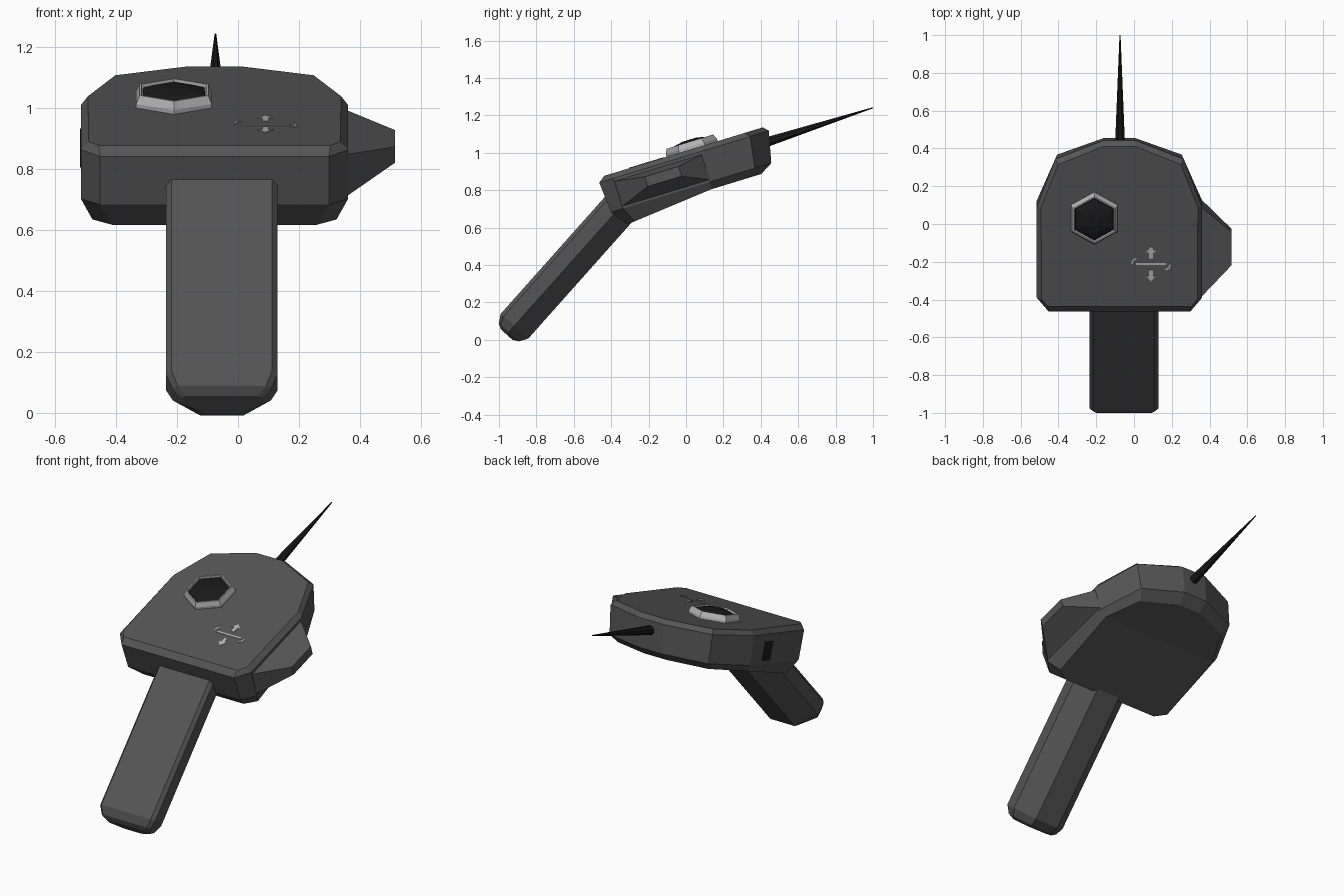
import bpy, bmesh
from math import radians, cos, sin, pi
from mathutils import Matrix, Vector

if "Cube" in bpy.data.objects:
    bpy.data.objects.remove(bpy.data.objects["Cube"])


def material(name, v):
    m = bpy.data.materials.new(name)
    m.diffuse_color = (v, v, v, 1)
    m.use_nodes = True
    m.node_tree.nodes["Principled BSDF"].inputs["Base Color"].default_value = m.diffuse_color
    return m


DARK = material("dark_grey", 0.09)
LIGHT = material("light_grey", 0.45)
BLACK = material("black", 0.01)

# Tilted working frames: local y runs along the part, z is its thickness
HEAD = Matrix.Translation((0, 0, 0.87)) @ Matrix.Rotation(radians(17), 4, 'X')
GRIP = Matrix.Rotation(radians(48.3), 4, 'X')


def loft(name, rings, frame, mat, split=None, caps=(True, True)):
    """Skin a list of equal-length point rings; split folds the first cap."""
    bm = bmesh.new()
    vs = [[bm.verts.new(p) for p in r] for r in rings]
    n = len(rings[0])
    for a, b in zip(vs, vs[1:]):
        for i in range(n):
            j = (i + 1) % n
            bm.faces.new((a[i], a[j], b[j], b[i]))
    if caps[0]:
        if split:
            i, j = split
            bm.faces.new(vs[0][i:j + 1])
            bm.faces.new(vs[0][j:] + vs[0][:i + 1])
        else:
            bm.faces.new(vs[0])
    if caps[1]:
        bm.faces.new(vs[-1])
    bmesh.ops.recalc_face_normals(bm, faces=bm.faces)
    me = bpy.data.meshes.new(name)
    bm.to_mesh(me)
    bm.free()
    me.materials.append(mat)
    ob = bpy.data.objects.new(name, me)
    ob.matrix_world = frame
    bpy.context.collection.objects.link(ob)
    return ob


def mirrored(half, cx):
    return [(cx + x, y, z) for x, y, z in half] + [(cx - x, y, z) for x, y, z in reversed(half)]


def level(half, z):
    return [(x, y, z) for x, y in half]


def plate(name, pts, z0, z1, mat):
    return loft(name, [level(pts, z0), level(pts, z1)], HEAD, mat)


# Head: bevelled shield-shaped slab with a folded underside
bottom = [(.075, .39), (.30, .31), (.40, .11), (.40, -.33), (.335, -.375)]
lower = [(.08, .458), (.33, .365), (.438, .11), (.438, -.372), (.375, -.438)]
upper = [(.083, .496), (.34, .392), (.438, .125), (.438, -.375), (.375, -.452)]
top = [(.087, .47), (.325, .37), (.415, .135), (.412, -.375), (.38, -.416)]
fold = [(x, y, -.102 if y > .1 else -.102 + .1 * (y - .11)) for x, y in bottom]
loft("head", [mirrored(h, -.077) for h in
              (fold, level(lower, -.062), level(upper, .107), level(top, .134))],
     HEAD, DARK, split=(2, 7))

# Side bulge tapering outward from the right flank
loft("side_bulge", [
    [(.34, .13, -.05), (.34, .13, .098), (.34, -.39, .098), (.34, -.39, -.05)],
    [(.362, .115, -.05), (.362, .115, .09), (.362, -.37, .09), (.362, -.37, -.05)],
    [(.515, -.022, .012), (.515, -.022, .066), (.515, -.21, .066), (.515, -.21, .012)]],
    HEAD, DARK)

# Small dark window on the left flank
plate("side_window", [(-.517, -.08), (-.50, -.08), (-.50, 0), (-.517, 0)], -.045, .065, BLACK)

# Grip: wide front face, narrow underside, rounded-off end
section = [(.165, .832), (.183, .812), (.183, .735), (.08, .634)]


def grip_ring(t, sx, sn):
    return mirrored([(x * sx, t, .735 + (n - .735) * sn) for x, n in section], -.053)


loft("grip", [grip_ring(-.617, .72, .42), grip_ring(-.60, .88, .74),
              grip_ring(-.555, 1, 1), grip_ring(.33, 1, 1)], GRIP, DARK)


# Round-section helper for dial and needle
def circle(c, r, n, axis='Z', start=pi / 2):
    pts = []
    for i in range(n):
        a = start + 2 * pi * i / n
        off = (cos(a), sin(a), 0) if axis == 'Z' else (cos(a), 0, sin(a))
        pts.append(Vector(c) + r * Vector(off))
    return pts


# Six-sided dial rim with black dome inside
dx, dy = -.21, .075
loft("dial_rim", [circle((dx, dy, z), r, 6) for z, r in
                  ((.125, .143), (.148, .143), (.175, .130), (.175, .122), (.148, .118))],
     HEAD, LIGHT)
loft("dial_dome", [circle((dx, dy, z), r, 6) for z, r in
                   ((.145, .118), (.165, .115), (.178, .08), (.186, .035))], HEAD, BLACK)

# Needle
loft("needle", [circle((-.074, y, z), r, 8, 'Y', pi / 8) for y, z, r in
                ((.44, .052, .029), (1.064, .062, .003))], HEAD, BLACK)

# Pointer marks on the top face: bar, two arrows, two curled ends
mx, my = .09, -.18
Z0, Z1 = .130, .1365
plate("mark_bar", [(mx - .08, my - .006), (mx + .08, my - .006),
                   (mx + .08, my + .006), (mx - .08, my + .006)], Z0, Z1, LIGHT)
arrow = [(-.01, .032), (.01, .032), (.01, .065), (.025, .065),
         (0, .097), (-.025, .065), (-.01, .065)]
curl = [(-.105, .004), (-.098, -.002), (-.092, .018), (-.078, .026),
        (-.078, .036), (-.1, .026)]
for name, shape in (("mark_arrow", arrow), ("mark_curl", curl)):
    for s, side in ((1, "rear"), (-1, "front")):
        plate(f"{name}_{side}", [(mx + s * x, my + s * y) for x, y in shape], Z0, Z1, LIGHT)
